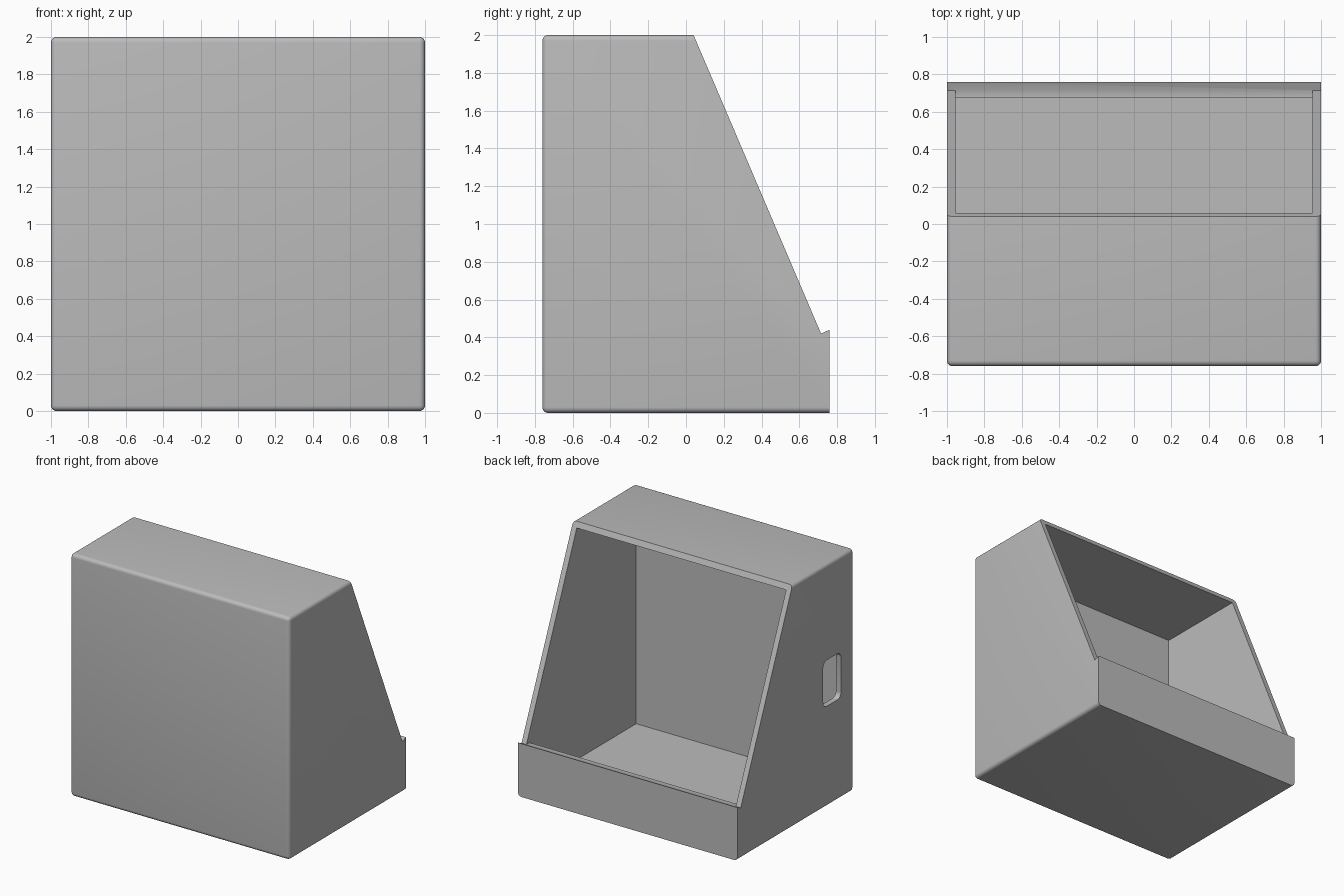
import bpy
import bmesh
import math

HALF_WIDTH, FRONT, BACK, HEIGHT = 1.0, -0.76, 0.76, 2.0
WALL, FILLET = 0.045, 0.03
LEDGE_Y, LEDGE_Z = 0.715, 0.42

cube = bpy.data.objects.get("Cube")
if cube:
    bpy.data.objects.remove(cube, do_unlink=True)

grey = bpy.data.materials.new("plain_grey")
grey.use_nodes = True
grey.diffuse_color = (0.5, 0.5, 0.5, 1)
grey.node_tree.nodes["Principled BSDF"].inputs["Base Color"].default_value = grey.diffuse_color


def add_object(name, bm):
    bmesh.ops.recalc_face_normals(bm, faces=bm.faces)
    mesh = bpy.data.meshes.new(name)
    bm.to_mesh(mesh)
    bm.free()
    mesh.materials.append(grey)
    obj = bpy.data.objects.new(name, mesh)
    bpy.context.collection.objects.link(obj)
    return obj


def prism(name, profile, x0, x1):
    """Extrude a (y, z) profile from x0 to x1."""
    bm = bmesh.new()
    face = bm.faces.new([bm.verts.new((x0, y, z)) for y, z in profile])
    moved = bmesh.ops.extrude_face_region(bm, geom=[face])["geom"]
    verts = [v for v in moved if isinstance(v, bmesh.types.BMVert)]
    bmesh.ops.translate(bm, verts=verts, vec=(x1 - x0, 0, 0))
    return add_object(name, bm)


def rounded_rect(y0, y1, z0, z1, r, steps=6):
    corners = [(y1 - r, z1 - r), (y0 + r, z1 - r), (y0 + r, z0 + r), (y1 - r, z0 + r)]
    points = []
    for i, (y, z) in enumerate(corners):
        for s in range(steps + 1):
            a = (i + s / steps) * math.pi / 2
            points.append((y + r * math.cos(a), z + r * math.sin(a)))
    return points


# Rounded block, left long at the back so that the cut there stays sharp
bm = bmesh.new()
bmesh.ops.create_cube(bm, size=1)
long_back = 1.2
for v in bm.verts:
    v.co = (v.co.x * 2 * HALF_WIDTH,
            long_back if v.co.y > 0 else FRONT,
            HEIGHT if v.co.z > 0 else 0)
bmesh.ops.bevel(bm, geom=bm.edges[:], offset=FILLET, segments=5, profile=0.5, affect='EDGES')
housing = add_object("housing", bm)

# Hollow interior, with a small ledge behind the rear lip
inside = HALF_WIDTH - WALL
cavity = prism("cavity_cutter", [
    (FRONT + WALL, WALL), (0.675, WALL), (0.675, LEDGE_Z),
    (LEDGE_Y, LEDGE_Z), (LEDGE_Y, HEIGHT - WALL), (FRONT + WALL, HEIGHT - WALL)],
    -inside, inside)

# Sloping opening and the upright rear panel with its tilted lip
slope = prism("slope_cutter", [
    (-0.045, 2.2), (LEDGE_Y, LEDGE_Z), (BACK, 0.44),
    (BACK, -0.2), (1.5, -0.2), (1.5, 2.2)], -1.5, 1.5)

# Rounded slot through the right wall
slot = prism("slot_cutter", rounded_rect(-0.59, -0.36, 0.83, 1.21, 0.045), -1.2, -0.9)

cutters = [cavity, slope, slot]
for cutter in cutters:
    cutter.hide_render = True
    mod = housing.modifiers.new(cutter.name, 'BOOLEAN')
    mod.operation = 'DIFFERENCE'
    mod.solver = 'EXACT'
    mod.object = cutter

# Bake the cuts and drop the cutters
bpy.context.view_layer.update()
depsgraph = bpy.context.evaluated_depsgraph_get()
baked = bpy.data.meshes.new_from_object(housing.evaluated_get(depsgraph))
housing.modifiers.clear()
housing.data = baked
for cutter in cutters:
    bpy.data.objects.remove(cutter, do_unlink=True)

bpy.ops.object.select_all(action='DESELECT')
housing.select_set(True)
bpy.context.view_layer.objects.active = housing
bpy.ops.object.shade_smooth_by_angle(angle=math.radians(30))
